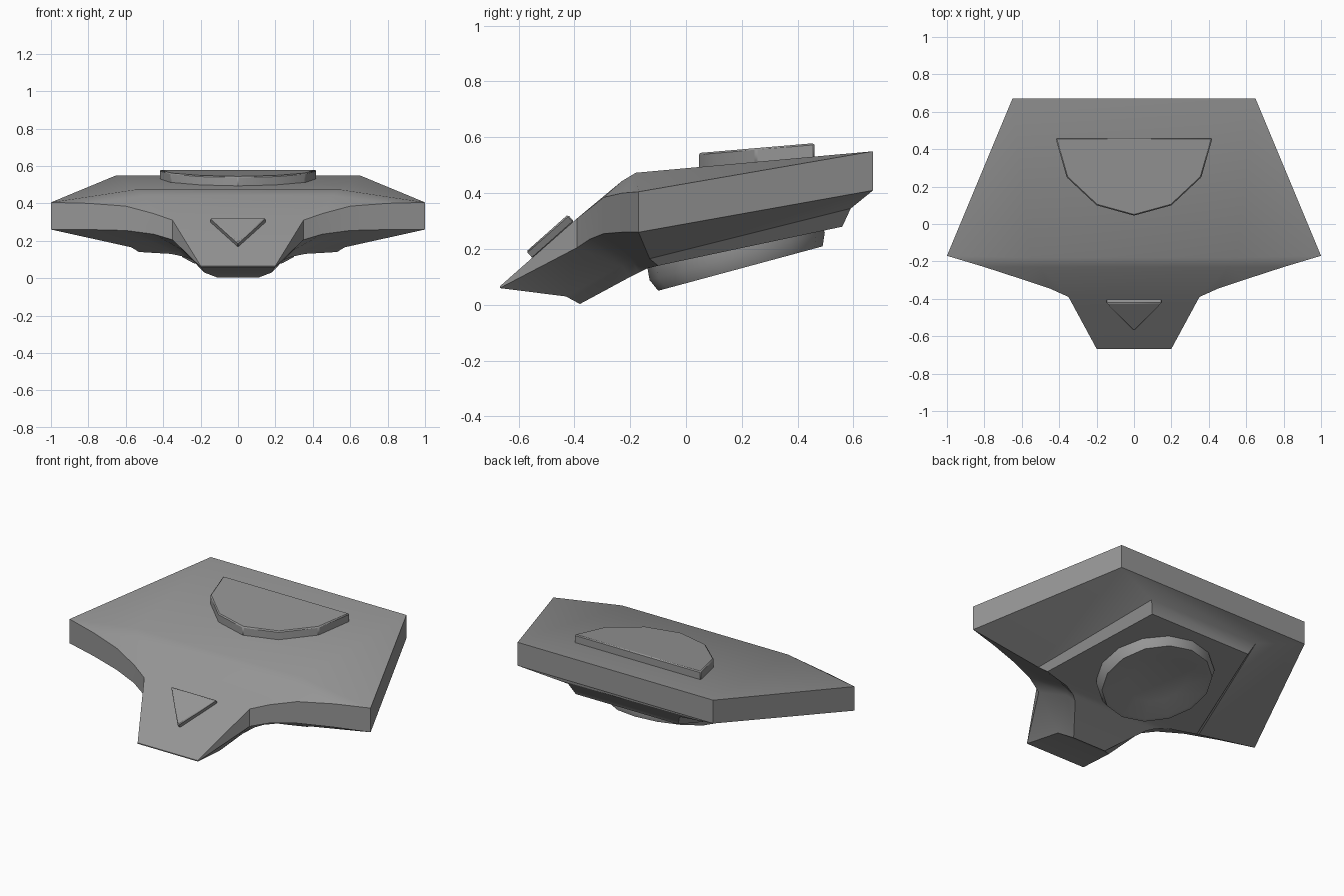
import bpy, bmesh, math
from mathutils import Vector, Matrix

if "Cube" in bpy.data.objects:
    bpy.data.objects.remove(bpy.data.objects["Cube"], do_unlink=True)

grey = bpy.data.materials.new("plain_grey")
grey.use_nodes = True
COLOUR = (0.3, 0.3, 0.3, 1)
grey.diffuse_color = COLOUR
grey.node_tree.nodes["Principled BSDF"].inputs["Base Color"].default_value = COLOUR


def finish(bm, name, angle=30):
    bmesh.ops.recalc_face_normals(bm, faces=bm.faces)
    mesh = bpy.data.meshes.new(name)
    bm.to_mesh(mesh)
    bm.free()
    mesh.materials.append(grey)
    ob = bpy.data.objects.new(name, mesh)
    bpy.context.scene.collection.objects.link(ob)
    bpy.ops.object.select_all(action='DESELECT')
    ob.select_set(True)
    bpy.context.view_layer.objects.active = ob
    bpy.ops.object.shade_smooth_by_angle(angle=math.radians(angle))
    return ob


def prism(name, points, offset, bevel):
    """Extrude a flat outline and soften its edges."""
    bm = bmesh.new()
    base = bm.faces.new([bm.verts.new(p) for p in points])
    cap = bmesh.ops.extrude_face_region(bm, geom=[base], use_keep_orig=True)["geom"]
    bmesh.ops.translate(bm, verts=[v for v in cap if isinstance(v, bmesh.types.BMVert)], vec=offset)
    ob = finish(bm, name)
    mod = ob.modifiers.new("edge_chamfer", 'BEVEL')
    mod.width, mod.segments = bevel, 1


# Hull: half outlines from the back corner round to the nose tip
rim = [(.65, .67, .55), (1, -.17, .405), (.8, -.23, .4), (.6, -.295, .385),
       (.45, -.345, .345), (.35, -.39, .31), (.2, -.667, .066)]
rim_drop = [.41, .26, .26, .255, .235, .205, .06]
skirt = [(x, y, z) for (x, y, _), z in zip(rim, rim_drop)]
plate = [(.37, .59, .345), (.57, -.13, .165), (.47, -.15, .16), (.38, -.17, .157),
         (.32, -.19, .155), (.28, -.23, .14), (.18, -.43, .03)]
belly = [(.34, .56, .28), (.53, -.1, .14), (.45, -.12, .135), (.36, -.14, .13),
         (.29, -.17, .115), (.25, -.2, .1), (.11, -.38, .003)]
crest = [(.55, -.18, .473), (.5, -.23, .443)]

bm = bmesh.new()


def pair(points):
    return [[bm.verts.new((s * x, y, z)) for x, y, z in points] for s in (1, -1)]


rings = [pair(r) for r in (rim, skirt, plate, belly)]
crests = pair(crest)
last = len(rim) - 1

for side in (0, 1):
    # walls, underside slope and plate step
    for upper, lower in zip(rings, rings[1:]):
        a, b = upper[side], lower[side]
        for i in range(last):
            bm.faces.new((a[i], a[i + 1], b[i + 1], b[i]))
    # shoulders of the top
    p, (ca, cb) = rings[0][side], crests[side]
    bm.faces.new((p[0], p[1], ca))
    bm.faces.new((ca, p[1], p[2], cb))
    for i in range(2, 5):
        bm.faces.new((cb, p[i], p[i + 1]))

# back and nose ends
for (ul, ur), (ll, lr) in zip(rings, rings[1:]):
    for i in (0, last):
        bm.faces.new((ul[i], ur[i], lr[i], ll[i]))


def bridge(row):
    for a, b in zip(row, row[1:]):
        bm.faces.new((a[0], a[1], b[1], b[0]))


# middle of the top, then the belly
top_l, top_r = rings[0]
bridge([(top_l[0], top_r[0]), *zip(*crests), (top_l[5], top_r[5]), (top_l[6], top_r[6])])
bridge(list(zip(*rings[3])))
finish(bm, "hull", 32)

# Raised half-round panel on top, sloped with the deck
half = [(.42, .46), (.36, .25), (.2, .1)]
outline = half + [(0, .045)] + [(-x, y) for x, y in reversed(half)]
prism("top_panel", [(x, y, .48 + .085 * y) for x, y in outline], (0, 0, .06), .006)

# Raised triangle on the sloping nose
nose_normal = Vector((0, -.66, .75)).normalized()
triangle = [(.15, -.4, .297), (-.15, -.4, .297), (0, -.552, .162)]
prism("nose_triangle", triangle, nose_normal * .035, .006)

# Dished round pad under the hull
SIDES = 14
profile = [(.32, .1), (.325, .045), (.305, 0), (.285, 0), (.17, .025)]
bm = bmesh.new()
loops = [[bm.verts.new((r * math.cos(t), r * math.sin(t), h))
          for t in (math.tau * (k + .5) / SIDES for k in range(SIDES))] for r, h in profile]
for a, b in zip(loops, loops[1:]):
    for k in range(SIDES):
        n = (k + 1) % SIDES
        bm.faces.new((a[k], a[n], b[n], b[k]))
bm.faces.new(loops[0])
bm.faces.new(loops[-1])
bm.transform(Matrix.Translation((0, .195, .13)) @ Matrix.Rotation(math.atan(.27), 4, 'X'))
finish(bm, "round_pad")
